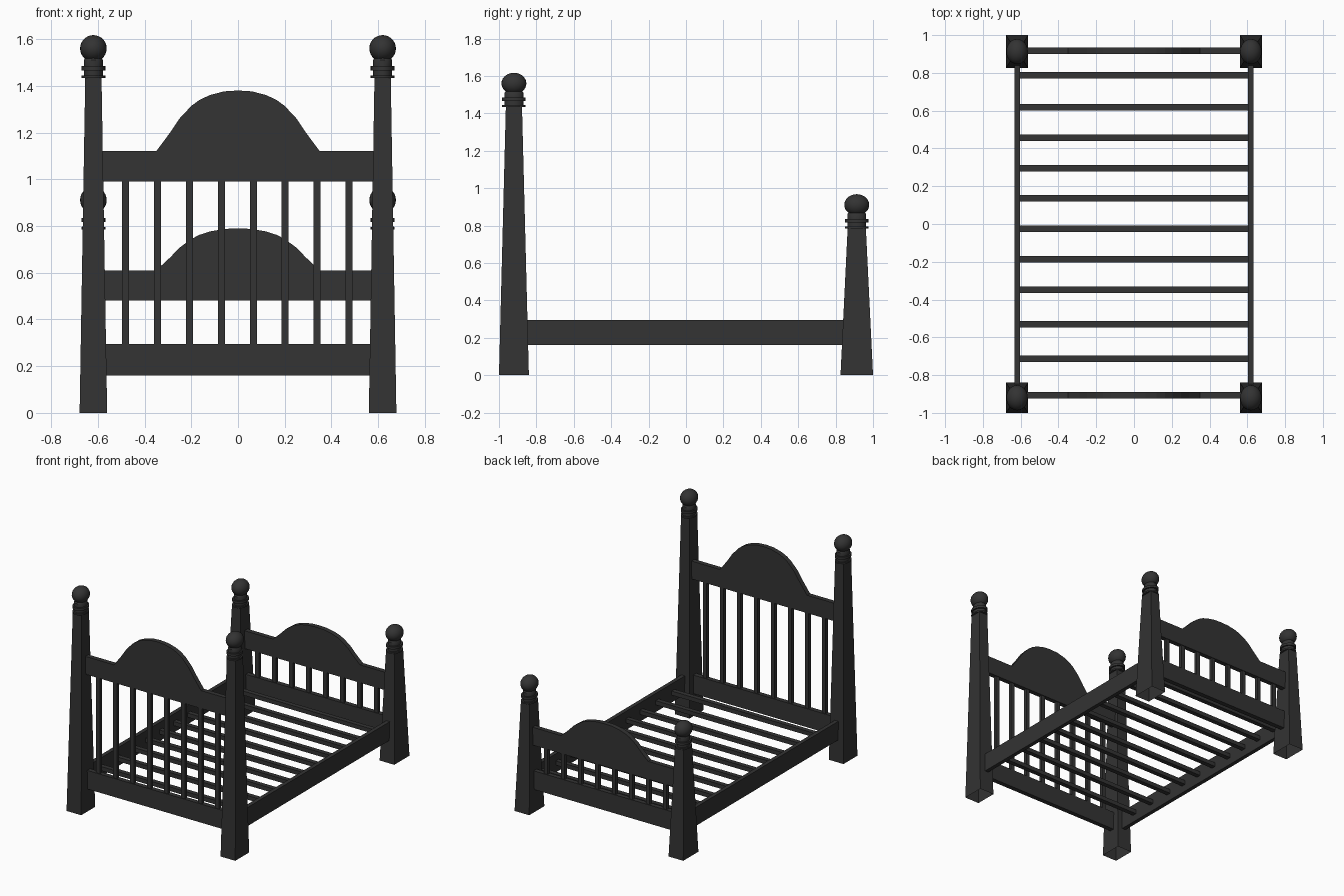
import bpy
import bmesh

cube = bpy.data.objects.get("Cube")
if cube:
    bpy.data.objects.remove(cube, do_unlink=True)

paint = bpy.data.materials.new("charcoal_black")
paint.use_nodes = True
colour = (0.033, 0.033, 0.033, 1)
paint.diffuse_color = colour
bsdf = next(n for n in paint.node_tree.nodes if n.type == "BSDF_PRINCIPLED")
bsdf.inputs["Base Color"].default_value = colour


def finish(name, bm):
    mesh = bpy.data.meshes.new(name)
    bm.to_mesh(mesh)
    bm.free()
    mesh.materials.append(paint)
    obj = bpy.data.objects.new(name, mesh)
    bpy.context.scene.collection.objects.link(obj)
    return obj


def box(name, centre, size, taper=(1, 1), open_base=False):
    """Box whose top may be narrowed in x and y, and whose base may be open."""
    bm = bmesh.new()
    bmesh.ops.create_cube(bm, size=1)
    if open_base:
        base = [f for f in bm.faces if f.normal.z < -0.5]
        bmesh.ops.delete(bm, geom=base, context="FACES_ONLY")
    for v in bm.verts:
        top = v.co.z > 0
        for i in range(3):
            v.co[i] *= size[i] * (taper[i] if top and i < 2 else 1)
            v.co[i] += centre[i]
    return finish(name, bm)


def smooth(obj):
    bpy.ops.object.select_all(action="DESELECT")
    obj.select_set(True)
    bpy.context.view_layer.objects.active = obj
    bpy.ops.object.shade_smooth_by_angle(angle=0.6)


def lathe(name, profile, x, y, z, stretch):
    """Turned part: (radius, height) profile spun round z, then stretched in y."""
    bm = bmesh.new()
    verts = [bm.verts.new((r, 0, h)) for r, h in profile]
    edges = [bm.edges.new(pair) for pair in zip(verts, verts[1:])]
    bmesh.ops.spin(bm, geom=verts + edges, axis=(0, 0, 1), cent=(0, 0, 0),
                   angle=6.2831853, steps=24, use_merge=True)
    bmesh.ops.remove_doubles(bm, verts=bm.verts, dist=0.0001)
    for v in bm.verts:
        v.co = (v.co.x + x, v.co.y * stretch + y, v.co.z + z)
    bmesh.ops.recalc_face_normals(bm, faces=bm.faces)
    smooth(finish(name, bm))


def ball(name, x, y, z, radius, stretch):
    bm = bmesh.new()
    bmesh.ops.create_uvsphere(bm, u_segments=24, v_segments=14, radius=radius)
    for v in bm.verts:
        v.co = (v.co.x + x, v.co.y * stretch + y, v.co.z + z)
    smooth(finish(name, bm))


# Half outline of the arch: x and fraction of the arch height
ARCH = [(0.35, 0), (0.29, 0.31), (0.25, 0.54), (0.2, 0.745), (0.165, 0.845),
        (0.12, 0.925), (0.06, 0.985)]


def arched_board(name, y, bottom, shoulder, peak, depth):
    half = [(x, shoulder + f * (peak - shoulder)) for x, f in ARCH]
    outline = [(-0.595, bottom), (0.595, bottom), (0.595, shoulder)] + half
    outline += [(0, peak)] + [(-x, z) for x, z in reversed(half)]
    outline.append((-0.595, shoulder))
    bm = bmesh.new()
    face = bm.faces.new([bm.verts.new((x, y - depth / 2, z)) for x, z in outline])
    new = bmesh.ops.extrude_face_region(bm, geom=[face], use_keep_orig=True)["geom"]
    moved = [g for g in new if isinstance(g, bmesh.types.BMVert)]
    bmesh.ops.translate(bm, verts=moved, vec=(0, depth, 0))
    bmesh.ops.recalc_face_normals(bm, faces=bm.faces)
    finish(name, bm)


# Neck with two collars, measured from the post top
COLLARS = [(0, -0.002), (0.051, -0.002), (0.051, 0.009), (0.041, 0.009),
           (0.041, 0.031), (0.051, 0.031), (0.051, 0.049), (0.041, 0.049),
           (0.041, 0.075), (0.032, 0.09), (0, 0.09)]
POST_X = 0.619
RAIL_Z, RAIL_H = 0.228, 0.135

# Head and foot ends: posts, collars, balls, boards and spindles
ends = [("head", -0.92, -0.907, 1.435, 0.16, 0.54, 0.99, 1.12, 1.38),
        ("foot", 0.913, 0.918, 0.786, 0.174, 0.56, 0.48, 0.61, 0.79)]
for end, post_y, board_y, top, depth, taper, bottom, shoulder, peak in ends:
    for side, x in (("left", POST_X), ("right", -POST_X)):
        tag = f"{end}_{side}"
        box(tag + "_post", (x, post_y, top / 2), (0.118, depth, top),
            (0.59, taper), open_base=True)
        lathe(tag + "_collars", COLLARS, x, post_y, top, 1.23)
        ball(tag + "_ball", x, post_y, top + 0.125, 0.057, 1.17)
    arched_board(end + "_arched_board", board_y, bottom, shoulder, peak, 0.034)
    box(end + "_lower_rail", (0, board_y, RAIL_Z), (1.18, 0.034, RAIL_H))
    low = RAIL_Z + RAIL_H / 2 - 0.01
    for i in range(8):
        box(f"{end}_spindle_{i + 1}",
            ((i - 3.5) * 0.1367 - 0.003, board_y, (low + bottom + 0.01) / 2),
            (0.03, 0.024, bottom + 0.01 - low))

# Side rails
for side, x in (("left", 0.617), ("right", -0.617)):
    box(side + "_side_rail", (x, 0, RAIL_Z), (0.029, 1.74, RAIL_H))

# Slats, set midway up the side rails
for i, y in enumerate((0.787, 0.617, 0.456, 0.296, 0.136, -0.026, -0.186, -0.347, -0.53, -0.713)):
    box(f"slat_{i + 1}", (0, y, RAIL_Z), (1.22, 0.034, 0.03))
